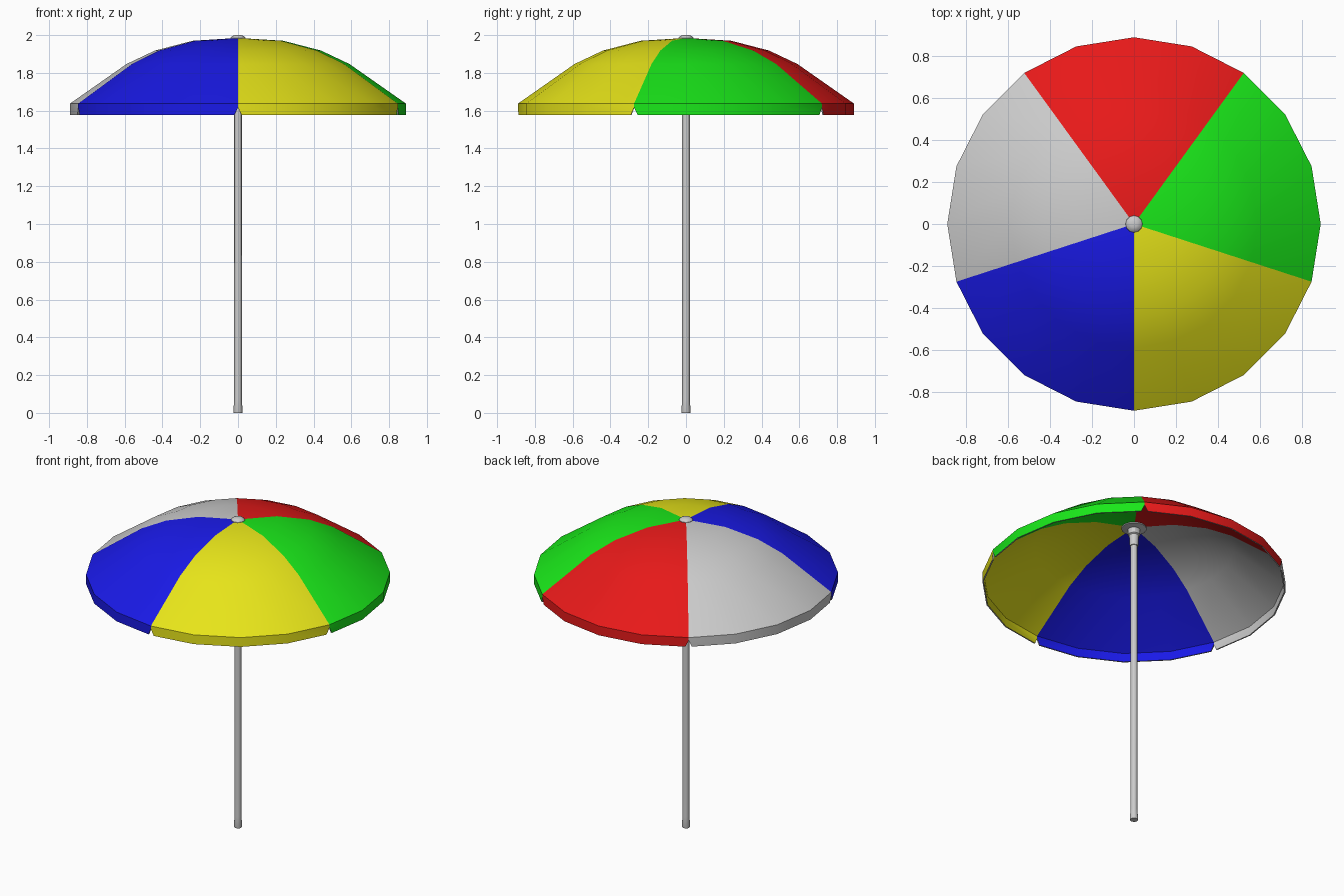
import bpy, bmesh
from math import cos, sin, radians
from mathutils import Vector

if "Cube" in bpy.data.objects:
    bpy.data.objects.remove(bpy.data.objects["Cube"])


def finish(obj, angle=30):
    bpy.ops.object.select_all(action='DESELECT')
    obj.select_set(True)
    bpy.context.view_layer.objects.active = obj
    for m in list(obj.modifiers):
        bpy.ops.object.modifier_apply(modifier=m.name)
    bpy.ops.object.shade_smooth_by_angle(angle=radians(angle))


def add_object(name, bm):
    bmesh.ops.remove_doubles(bm, verts=bm.verts, dist=0.0005)
    bmesh.ops.recalc_face_normals(bm, faces=bm.faces)
    me = bpy.data.meshes.new(name)
    bm.to_mesh(me)
    bm.free()
    obj = bpy.data.objects.new(name, me)
    bpy.context.collection.objects.link(obj)
    return obj


def lathe(name, profile, sides):
    """Revolve an (r, z) profile around the z axis."""
    bm = bmesh.new()
    vs = [bm.verts.new((r, 0, z)) for r, z in profile]
    es = [bm.edges.new(p) for p in zip(vs, vs[1:])]
    bmesh.ops.spin(bm, geom=vs + es, axis=(0, 0, 1), cent=(0, 0, 0),
                   angle=radians(360), steps=sides)
    obj = add_object(name, bm)
    finish(obj)
    return obj


# Canopy: five coloured panels, four facets each, with a notched valance
RINGS = [(0.24, 1.970), (0.44, 1.918), (0.59, 1.847), (0.89, 1.637)]
APEX_Z, NOTCH_Z, HEM_Z = 1.985, 1.618, 1.577
COLOURS = [("yellow", (0.80, 0.78, 0.01)), ("green", (0.01, 0.80, 0.01)),
           ("red", (0.80, 0.01, 0.01)), ("grey", (0.70, 0.70, 0.70)),
           ("blue", (0.01, 0.01, 0.80))]
FACETS = 4


def point(r, z, k):
    a = radians(-90 + 18 * k)
    return Vector((r * cos(a), r * sin(a), z))


bm = bmesh.new()


def face(points, mat):
    bm.faces.new([bm.verts.new(p) for p in points]).material_index = mat


R = RINGS[-1][0]
for p in range(len(COLOURS)):
    for f in range(FACETS):
        k = p * FACETS + f
        face([(0, 0, APEX_Z), point(*RINGS[0], k), point(*RINGS[0], k + 1)], p)
        for a, b in zip(RINGS, RINGS[1:]):
            face([point(*a, k), point(*b, k), point(*b, k + 1), point(*a, k + 1)], p)
        # valance strip, cut back to a notch at each panel seam
        top0, top1 = point(*RINGS[-1], k), point(*RINGS[-1], k + 1)
        n0, n1 = point(R, NOTCH_Z, k), point(R, NOTCH_Z, k + 1)
        h0, h1 = point(R, HEM_Z, k), point(R, HEM_Z, k + 1)
        left = [n0, h0.lerp(h1, 0.07)] if f == 0 else [n0, h0]
        right = [h1.lerp(h0, 0.07), n1] if f == FACETS - 1 else [h1, n1]
        face([top0] + left + right + [top1], p)

canopy = add_object("canopy", bm)
for name, rgb in COLOURS:
    m = bpy.data.materials.new("fabric_" + name)
    m.diffuse_color = (*rgb, 1)
    m.use_nodes = True
    m.node_tree.nodes["Principled BSDF"].inputs["Base Color"].default_value = m.diffuse_color
    canopy.data.materials.append(m)
hem = bpy.data.materials.new("hem_grey")
hem.diffuse_color = (0.7, 0.7, 0.7, 1)
hem.use_nodes = True
hem.node_tree.nodes["Principled BSDF"].inputs["Base Color"].default_value = hem.diffuse_color
canopy.data.materials.append(hem)
sol = canopy.modifiers.new("thickness", 'SOLIDIFY')
sol.thickness, sol.offset = 0.008, -1
sol.material_offset_rim = len(COLOURS)
finish(canopy)

# Pole with flared foot
lathe("pole", [(0, 0), (0.023, 0), (0.025, 0.006), (0.020, 0.07),
               (0.020, 1.96), (0, 1.96)], 12)

# Hub collar under the canopy
lathe("hub", [(0.020, 1.85), (0.025, 1.85), (0.029, 1.92), (0.036, 1.925),
              (0.036, 1.96), (0.075, 1.966), (0.075, 1.974), (0, 1.974)], 12)

# Rounded cap on top
lathe("cap", [(0, 1.97), (0.042, 1.97), (0.040, 1.985), (0.030, 1.995),
              (0.016, 2.0), (0, 2.0)], 12)
